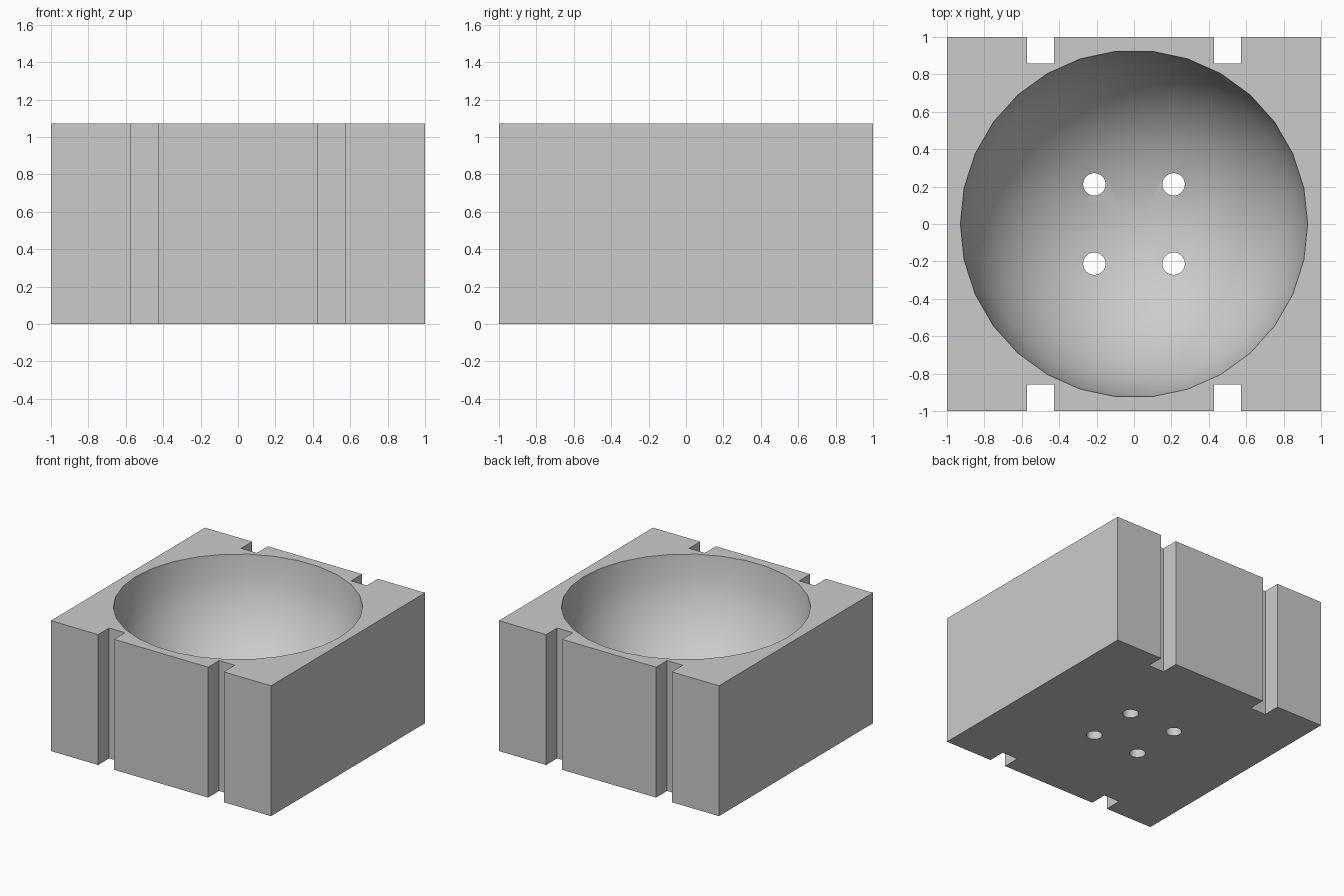
import bpy
import bmesh
import math

default = bpy.data.objects.get("Cube")
if default:
    bpy.data.objects.remove(default, do_unlink=True)

UNIT = 1 / 14          # block is 28 units wide
HEIGHT = 15 * UNIT
BOWL_R = 13 * UNIT
SEGMENTS = 30

grey = bpy.data.materials.new("light grey")
grey.use_nodes = True
grey.diffuse_color = (0.6, 0.6, 0.6, 1)
grey.node_tree.nodes["Principled BSDF"].inputs["Base Color"].default_value = (0.6, 0.6, 0.6, 1)


def circle(radius, z, sides, cx=0, cy=0):
    steps = [2 * math.pi * i / sides for i in range(sides)]
    return [(cx + radius * math.cos(a), cy + radius * math.sin(a), z) for a in steps]


def loft(name, rings):
    """Closed solid skinned through matching rings, lowest first."""
    bm = bmesh.new()
    loops = [[bm.verts.new(p) for p in ring] for ring in rings]
    for low, high in zip(loops, loops[1:]):
        for i in range(len(low)):
            j = (i + 1) % len(low)
            bm.faces.new((low[i], low[j], high[j], high[i]))
    bm.faces.new(loops[0][::-1])
    bm.faces.new(loops[-1])
    bmesh.ops.recalc_face_normals(bm, faces=bm.faces)
    mesh = bpy.data.meshes.new(name)
    bm.to_mesh(mesh)
    bm.free()
    mesh.materials.append(grey)
    obj = bpy.data.objects.new(name, mesh)
    bpy.context.collection.objects.link(obj)
    return obj


# Block outline with two vertical slots in the front and two in the back
edge = [(-14, -14), (-8, -14), (-8, -12), (-6, -12), (-6, -14),
        (6, -14), (6, -12), (8, -12), (8, -14), (14, -14)]
outline = edge + [(-x, -y) for x, y in edge]
block = loft("slotted_block", [[(x * UNIT, y * UNIT, z) for x, y in outline]
                               for z in (0, HEIGHT)])

# Hemispherical bowl with a small flat floor, open at the top
half_step = math.pi / SEGMENTS
polar = [half_step * (2 * i + 1) for i in range(SEGMENTS // 4 + 1)]
rings = [circle(BOWL_R * math.sin(a), HEIGHT - BOWL_R * math.cos(a), SEGMENTS) for a in polar]
rings.append(circle(BOWL_R, HEIGHT + 0.2, SEGMENTS))
cutters = [loft("bowl_cutter", rings)]

# Four drain holes through the floor
for sx in (-1, 1):
    for sy in (-1, 1):
        x, y = sx * 0.212, sy * 0.212
        cutters.append(loft("drain_hole_cutter",
                            [circle(0.06, z, 32, x, y) for z in (-0.1, 0.5)]))

bpy.ops.object.select_all(action="DESELECT")
bpy.context.view_layer.objects.active = block
block.select_set(True)
for cutter in cutters:
    cutter.hide_render = True
    mod = block.modifiers.new("cut", "BOOLEAN")
    mod.operation = "DIFFERENCE"
    mod.solver = "EXACT"
    mod.object = cutter
    bpy.ops.object.modifier_apply(modifier=mod.name)
    bpy.data.objects.remove(cutter, do_unlink=True)

# Smooth bowl and hole walls, crisp block edges
bpy.ops.object.shade_smooth_by_angle(angle=math.radians(30))
